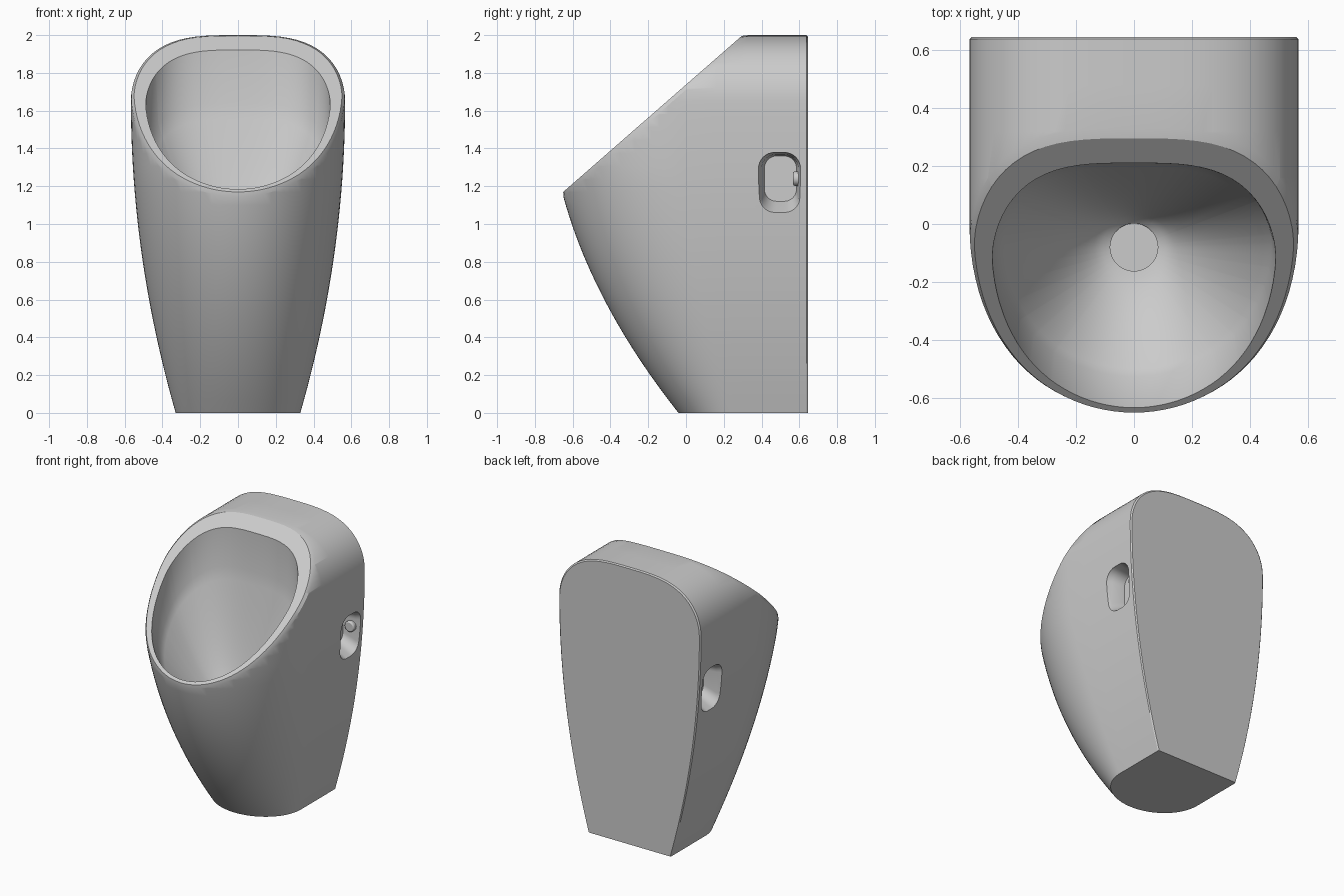
import bpy, bmesh, math
from mathutils import Vector

cube = bpy.data.objects.get("Cube")
if cube:
    bpy.data.objects.remove(cube, do_unlink=True)

ceramic = bpy.data.materials.new("glazed_grey")
ceramic.use_nodes = True
COLOUR = (0.6, 0.6, 0.6, 1)
ceramic.diffuse_color = COLOUR
ceramic.node_tree.nodes["Principled BSDF"].inputs["Base Color"].default_value = COLOUR


def make_object(name, bm):
    bmesh.ops.recalc_face_normals(bm, faces=bm.faces[:])
    mesh = bpy.data.meshes.new(name)
    bm.to_mesh(mesh)
    bm.free()
    mesh.materials.append(ceramic)
    obj = bpy.data.objects.new(name, mesh)
    bpy.context.collection.objects.link(obj)
    return obj


def activate(obj):
    bpy.ops.object.select_all(action="DESELECT")
    obj.select_set(True)
    bpy.context.view_layer.objects.active = obj


def bridge(bm, a, b, closed=True):
    for i in range(len(a) if closed else len(a) - 1):
        j = (i + 1) % len(a)
        bm.faces.new((a[i], a[j], b[j], b[i]))


BACK, WIDTH, SHOULDER, TOP = 0.645, 0.567, 1.65, 2.0


def rim_z(y):
    """Height of the slanted rim plane."""
    return TOP + (y - 0.3) * 0.874


def section(z, w):
    """Flat-backed outline with straight sides and an elliptical front."""
    y0 = max(0.0, 0.25 - 0.2 * z)
    front = -0.04 - 0.79 * z + 0.225 * z * z
    side = [(w, BACK - 0.008 + (y0 - BACK + 0.008) * i / 4) for i in range(4)]
    arc = [(w * math.cos(math.pi * i / 48), y0 + (front - y0) * math.sin(math.pi * i / 48))
           for i in range(49)]
    pts = [(x, y, z) for x, y in side + arc]
    pts += [(-x, y, z) for x, y in reversed(side)]
    # narrow chamfer around the back face
    edge = (w * 0.985, BACK, z * 0.996)
    return [edge] + pts + [(-edge[0], BACK, edge[2])]


# Outer shell: tapering column, then a softly arched top
levels = []
for i in range(24):
    z = SHOULDER * i / 24
    levels.append((z, WIDTH - 0.237 * (1 - z / SHOULDER) ** 2))
for i in range(19):
    r = 1 - (i / 18) ** 2
    levels.append((SHOULDER + (TOP - SHOULDER) * math.sqrt(1 - r ** 3.3), WIDTH * r))

bm = bmesh.new()
rows = [[bm.verts.new(p) for p in section(z, w)] for z, w in levels]
for low, high in zip(rows, rows[1:]):
    bridge(bm, low, high, closed=False)
bm.faces.new(rows[0])
bm.faces.new([r[0] for r in rows] + [r[-1] for r in reversed(rows[:-1])])
bmesh.ops.remove_doubles(bm, verts=bm.verts[:], dist=0.0002)

# Slanted cut just below the rim plane
normal = Vector((0, -0.874, 1)).normalized()
cut = bmesh.ops.bisect_plane(bm, geom=bm.verts[:] + bm.edges[:] + bm.faces[:],
                             plane_co=Vector((0, 0.3, TOP)) - normal * 0.02,
                             plane_no=normal, clear_outer=True)
cut_verts = [g for g in cut["geom_cut"] if isinstance(g, bmesh.types.BMVert)]
bmesh.ops.remove_doubles(bm, verts=cut_verts, dist=0.003)
loop = list({v for e in bm.edges if e.is_boundary for v in e.verts})
y_min, y_max = min(v.co.y for v in loop), max(v.co.y for v in loop)
y_mid, y_half = (y_min + y_max) / 2, (y_max - y_min) / 2
loop.sort(key=lambda v: math.atan2((v.co.y - y_mid) / y_half, v.co.x / WIDTH))
unit = [(v.co.x / WIDTH, (v.co.y - y_mid) / y_half) for v in loop]


def rim_ring(half_width, y_front, y_back, drop=0.0):
    """Rim outline refitted to a new width and depth, parallel to the rim."""
    mid, half = (y_front + y_back) / 2, (y_back - y_front) / 2
    return [Vector((u * half_width, mid + half * v, rim_z(mid + half * v) - drop))
            for u, v in unit]


# Rim chamfer, flat rim, upper bowl wall
rings = [rim_ring(0.552, -0.65, 0.295),
         rim_ring(0.49, -0.633, 0.21),
         rim_ring(0.475, -0.525, 0.208, 0.28)]

# Bowl funnel down to the round drain
DRAIN, RADIUS, STEPS = Vector((0, -0.08, 0.82)), 0.082, 14
bowl_top = rings[-1]
for s in range(1, STEPS + 1):
    t = s / STEPS
    ring = []
    for p in bowl_top:
        d = Vector((p.x, p.y - DRAIN.y, 0)).normalized()
        q = p.lerp(DRAIN + d * RADIUS, t)
        q.z = DRAIN.z + (p.z - DRAIN.z) * (1 - t) ** 1.5
        ring.append(q)
    rings.append(ring)
rings.append([q - Vector((0, 0, 0.02)) for q in rings[-1]])

previous = loop
for ring in rings:
    current = [bm.verts.new(p) for p in ring]
    bridge(bm, previous, current)
    previous = current
bm.faces.new(previous)
body = make_object("urinal_body", bm)


# Mounting pockets in both sides
def rounded_slot(x, y1, y2, z1, z2, radius):
    pts = []
    corners = ((y2, z2, -1, -1), (y1, z2, 1, -1), (y1, z1, 1, 1), (y2, z1, -1, 1))
    for k, (y, z, sy, sz) in enumerate(corners):
        for i in range(9):
            a = math.pi / 2 * (k + i / 8)
            pts.append((x, y + sy * radius + radius * math.cos(a),
                        z + sz * radius + radius * math.sin(a)))
    return pts


for side, label in ((1, "left"), (-1, "right")):
    bm = bmesh.new()
    slots = [rounded_slot(0.43, 0.415, 0.585, 1.12, 1.36, 0.065),
             rounded_slot(0.525, 0.4, 0.595, 1.068, 1.368, 0.075),
             rounded_slot(0.552, 0.384, 0.606, 1.052, 1.378, 0.085),
             rounded_slot(0.62, 0.376, 0.612, 1.046, 1.384, 0.09)]
    loops = [[bm.verts.new((side * x, y, z)) for x, y, z in s] for s in slots]
    for a, b in zip(loops, loops[1:]):
        bridge(bm, a, b)
    bm.faces.new(loops[0])
    bm.faces.new(loops[-1])
    cutter = make_object(label + "_pocket_cutter", bm)
    cutter.hide_render = True
    mod = body.modifiers.new(label + "_pocket", "BOOLEAN")
    mod.operation, mod.solver, mod.object = "DIFFERENCE", "EXACT", cutter
    activate(body)
    bpy.ops.object.modifier_apply(modifier=mod.name)
    bpy.data.objects.remove(cutter, do_unlink=True)

    # Fixing screw on the rear wall of the pocket
    bpy.ops.mesh.primitive_cylinder_add(vertices=24, radius=0.038, depth=0.05,
                                        location=(side * 0.49, 0.592, 1.24),
                                        rotation=(math.pi / 2, 0, 0))
    screw = bpy.context.object
    screw.name = label + "_fixing_screw"
    screw.data.materials.append(ceramic)
    bevel = screw.modifiers.new("soft_edge", "BEVEL")
    bevel.width, bevel.segments = 0.008, 2
    bpy.ops.object.shade_smooth_by_angle()

activate(body)
bpy.ops.object.shade_smooth_by_angle(angle=math.radians(30))
